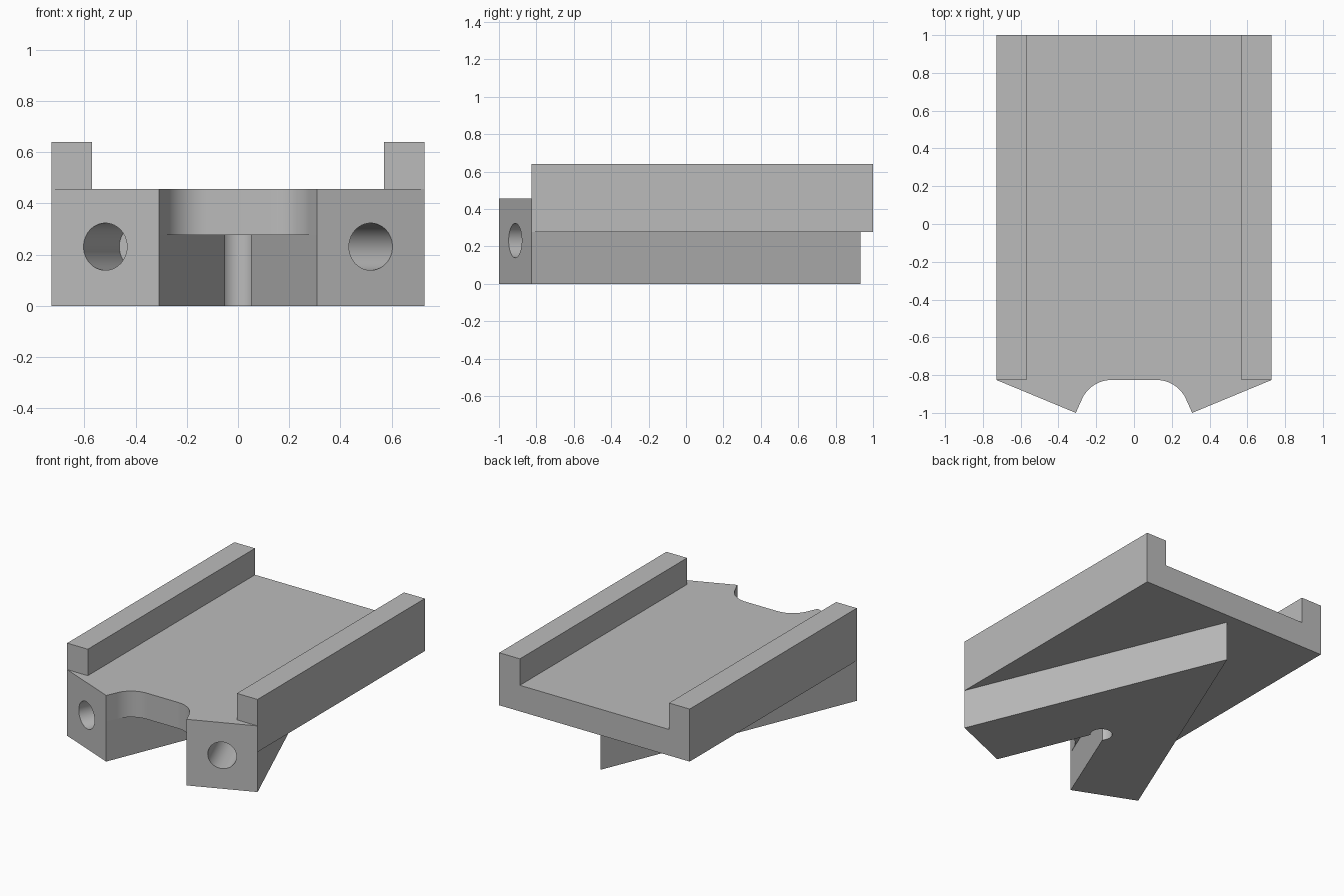
import bpy, bmesh
from math import sin, cos, radians
from mathutils import Vector

cube = bpy.data.objects.get("Cube")
if cube:
    bpy.data.objects.remove(cube, do_unlink=True)

grey = bpy.data.materials.new("plain grey")
grey.use_nodes = True
colour = (0.5, 0.5, 0.5, 1)
grey.diffuse_color = colour
grey.node_tree.nodes["Principled BSDF"].inputs["Base Color"].default_value = colour

HALF_W, SHOULDER, TIP = 0.728, -0.826, 0.932
NOSE_X, FLOOR, DECK, TOP = 0.308, 0.277, 0.457, 0.64
SPLAY = radians(22.5)


def arc(cx, cy, r, start, end, steps):
    return [(cx + r * cos(radians(start + (end - start) * i / steps)),
             cy + r * sin(radians(start + (end - start) * i / steps)))
            for i in range(steps + 1)]


def mirrored(half):
    """Close a right-hand outline with its mirror image across x = 0."""
    return half + [(-x, y) for x, y in reversed(half) if abs(x) > 1e-5]


def prism(name, outline, low, high):
    bm = bmesh.new()
    base = bm.faces.new([bm.verts.new((x, y, low)) for x, y in outline])
    top = bmesh.ops.extrude_face_region(bm, geom=[base])["geom"]
    bmesh.ops.translate(bm, vec=(0, 0, high - low),
                        verts=[g for g in top if isinstance(g, bmesh.types.BMVert)])
    bmesh.ops.recalc_face_normals(bm, faces=bm.faces)
    mesh = bpy.data.meshes.new(name)
    bm.to_mesh(mesh)
    bm.free()
    mesh.materials.append(grey)
    obj = bpy.data.objects.new(name, mesh)
    bpy.context.collection.objects.link(obj)
    return obj


def combine(target, other, operation):
    mod = target.modifiers.new(operation.lower(), "BOOLEAN")
    mod.object, mod.operation, mod.solver = other, operation, "EXACT"
    bpy.context.view_layer.objects.active = target
    bpy.ops.object.modifier_apply(modifier=mod.name)
    bpy.data.objects.remove(other, do_unlink=True)


# Deck with slanted nose faces and a filleted notch between them
deck_half = [(0, 1), (HALF_W, 1), (HALF_W, SHOULDER), (NOSE_X, -1)]
deck_half += arc(0.12, SHOULDER - 0.17, 0.17, 22.5, 90, 16)
body = prism("slide_body", mirrored(deck_half), FLOOR, DECK)

# V-shaped arms underneath, with a round relief at the inner corner
arms_half = [(0, TIP), (HALF_W, SHOULDER), (NOSE_X, -1)]
arms_half += arc(0, -0.327, 0.07, -44, 90, 20)
combine(body, prism("v_arms", mirrored(arms_half), 0, FLOOR), "UNION")

# Side rails
for side in (-1, 1):
    xs = (side * 0.57, side * HALF_W)
    rail = [(xs[0], SHOULDER), (xs[1], SHOULDER), (xs[1], 1), (xs[0], 1)]
    combine(body, prism("side_rail", rail, DECK, TOP), "UNION")

# Blind round holes bored along each arm from its nose face
for side, depth in ((-1, 0.365), (1, 0.6)):
    axis = Vector((-side * sin(SPLAY), cos(SPLAY), 0))
    mouth = Vector((side * (HALF_W + NOSE_X) / 2, (SHOULDER - 1) / 2, 0.231))
    bpy.ops.mesh.primitive_cylinder_add(
        vertices=48, radius=0.092, depth=depth + 0.1,
        location=mouth + axis * (depth - 0.1) / 2,
        rotation=axis.to_track_quat("Z", "Y").to_euler())
    drill = bpy.context.object
    drill.data.materials.append(grey)
    combine(body, drill, "DIFFERENCE")

bpy.ops.object.select_all(action="DESELECT")
body.select_set(True)
bpy.context.view_layer.objects.active = body
bpy.ops.object.shade_smooth_by_angle(angle=radians(20))
